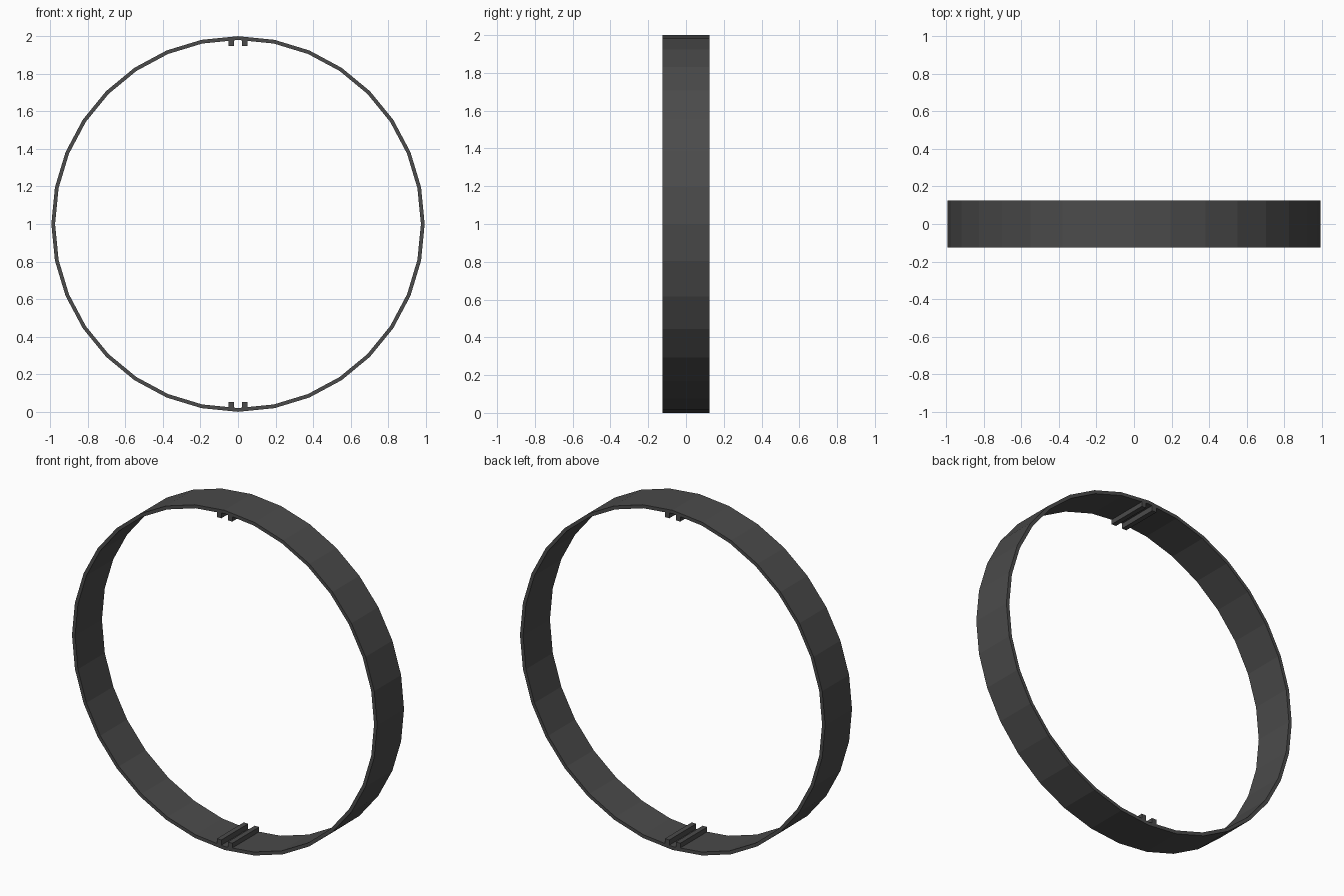
import bpy, bmesh
from math import sin, cos, pi

if "Cube" in bpy.data.objects:
    bpy.data.objects.remove(bpy.data.objects["Cube"])

N = 32          # sides of the hoop
W = 0.125       # half width along y

dark = bpy.data.materials.new("dark_grey")
dark.diffuse_color = (0.07, 0.07, 0.07, 1)
dark.use_nodes = True
dark.node_tree.nodes["Principled BSDF"].inputs["Base Color"].default_value = dark.diffuse_color


def finish(name, bm):
    bmesh.ops.recalc_face_normals(bm, faces=bm.faces)
    me = bpy.data.meshes.new(name)
    bm.to_mesh(me)
    bm.free()
    me.materials.append(dark)
    ob = bpy.data.objects.new(name, me)
    bpy.context.collection.objects.link(ob)
    return ob


# Hoop: rectangular section swept round the y axis
bm = bmesh.new()
section = [(1.0, -W), (1.0, W), (0.98, W), (0.98, -W)]
rings = []
for i in range(N):
    a = 2 * pi * i / N
    rings.append([bm.verts.new((0.994 * r * sin(a), y, 1 + r * cos(a)))
                  for r, y in section])
for i in range(N):
    p, q = rings[i], rings[(i + 1) % N]
    for j in range(4):
        k = (j + 1) % 4
        bm.faces.new((p[j], p[k], q[k], q[j]))
finish("hoop", bm)


# Paired rails across the inside, at the top and the bottom
def rail(name, x, z):
    bm = bmesh.new()
    bmesh.ops.create_cube(bm, size=1)
    for v in bm.verts:
        v.co.x = v.co.x * 0.029 + x
        v.co.y *= 2 * W
        v.co.z = v.co.z * 0.038 + z
    finish(name, bm)


for end, z in (("top", 1.966), ("bottom", 0.034)):
    for side, x in (("left", -0.036), ("right", 0.036)):
        rail(f"{end}_rail_{side}", x, z)
